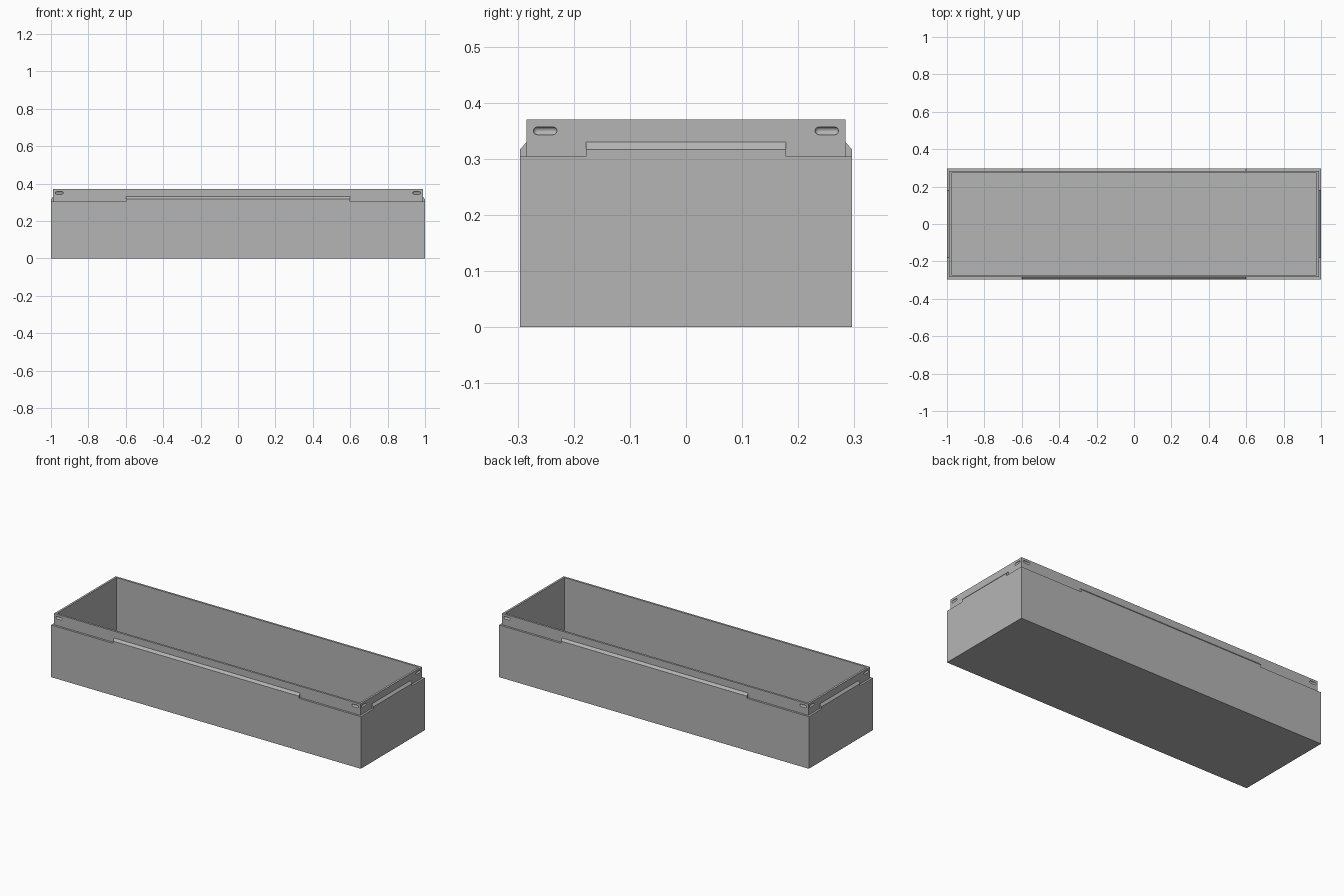
import bpy, bmesh
from math import radians
from mathutils import Matrix, Vector

cube = bpy.data.objects.get("Cube")
if cube:
    bpy.data.objects.remove(cube, do_unlink=True)

HX, HY = 1.0, 0.296        # outer half sizes
LEDGE, TOP, FLOOR = 0.304, 0.37, 0.024
WALL = 0.012               # thickness of ledge and of lip

grey = bpy.data.materials.new("plain grey")
grey.use_nodes = True
colour = (0.46, 0.46, 0.46, 1)
grey.diffuse_color = colour
grey.node_tree.nodes["Principled BSDF"].inputs["Base Color"].default_value = colour


def make_object(name, bm):
    bmesh.ops.recalc_face_normals(bm, faces=bm.faces)
    mesh = bpy.data.meshes.new(name)
    bm.to_mesh(mesh)
    bm.free()
    mesh.materials.append(grey)
    obj = bpy.data.objects.new(name, mesh)
    bpy.context.collection.objects.link(obj)
    return obj


# Open box: rectangular rings follow the wall profile from base to inner floor
bm = bmesh.new()
profile = [(0, 0), (0, LEDGE), (WALL, LEDGE), (WALL, TOP),
           (2 * WALL, TOP), (2 * WALL, FLOOR)]
rings = [[bm.verts.new((sx * (HX - inset), sy * (HY - inset), z))
          for sx, sy in ((-1, -1), (1, -1), (1, 1), (-1, 1))]
         for inset, z in profile]
for low, high in zip(rings, rings[1:]):
    for i in range(4):
        j = (i + 1) % 4
        bm.faces.new((low[i], low[j], high[j], high[i]))
bm.faces.new(rings[0][::-1])
bm.faces.new(rings[-1])
box = make_object("box", bm)


# Bevelled snap ridge on the ledge, built along x and facing -y, then turned
def ridge(name, half_length, reach, turn):
    bm = bmesh.new()
    section = [(-reach, LEDGE), (-reach, LEDGE + 0.013),
               (WALL - reach, LEDGE + 0.026),
               (WALL + 0.004 - reach, LEDGE + 0.026),
               (WALL + 0.004 - reach, LEDGE)]
    face = bm.faces.new([bm.verts.new((-half_length, y, z)) for y, z in section])
    end = bmesh.ops.extrude_face_region(bm, geom=[face])["geom"]
    bmesh.ops.translate(bm, vec=(2 * half_length, 0, 0),
                        verts=[v for v in end if isinstance(v, bmesh.types.BMVert)])
    bm.transform(Matrix.Rotation(radians(turn), 4, "Z"))
    make_object(name, bm)


ridge("front_ridge", 0.6, HY, 0)
ridge("left_ridge", 0.178, HX, 90)
ridge("back_ridge", 0.6, HY, 180)
ridge("right_ridge", 0.178, HX, 270)

# Rounded grooves at both ends of every lip side
SLOT_R, SLOT_HALF, SLOT_Z = 0.007, 0.014, 0.35
cutters = bmesh.new()


def groove(centre, along):
    made = bmesh.ops.create_uvsphere(
        cutters, u_segments=16, v_segments=12, radius=SLOT_R,
        matrix=along.to_track_quat("Z", "Y").to_matrix().to_4x4())["verts"]
    # Split the equator apart to stretch the sphere into a capsule
    equator = {e for v in made for e in v.link_edges
               if all(abs(w.co.dot(along)) < 1e-5 for w in e.verts)}
    upper = [f for f in {f for v in made for f in v.link_faces}
             if f.calc_center_median().dot(along) > 0]
    result = bmesh.ops.extrude_edge_only(cutters, edges=list(equator))["geom"]
    new_verts = [g for g in result if isinstance(g, bmesh.types.BMVert)]
    bmesh.ops.delete(cutters, geom=[f for f in upper], context="FACES_ONLY")
    lower = [v for v in made if v.is_valid and v.co.dot(along) < 1e-5]
    stale = [v for v in made if v.is_valid and v.co.dot(along) >= 1e-5]
    bmesh.ops.delete(cutters, geom=stale, context="VERTS")
    # Rebuild the far cap by mirroring the near one
    bmesh.ops.delete(cutters, geom=new_verts, context="VERTS")
    for v in lower:
        v.co -= along * SLOT_HALF
    near = list({f for v in lower for f in v.link_faces})
    edges = list({e for f in near for e in f.edges})
    copy = bmesh.ops.duplicate(cutters, geom=lower + edges + near)["geom"]
    far = [g for g in copy if isinstance(g, bmesh.types.BMVert)]
    for v in far:
        v.co -= 2 * v.co.dot(along) * along
    rims = [e for e in edges + [g for g in copy if isinstance(g, bmesh.types.BMEdge)]
            if e.is_boundary]
    bmesh.ops.bridge_loops(cutters, edges=rims)
    bmesh.ops.translate(cutters, verts=lower + far, vec=centre)


lip_x, lip_y = HX - WALL, HY - WALL
for sx in (-1, 1):
    for sy in (-1, 1):
        groove(Vector((sx * (lip_x - 0.033), sy * lip_y, SLOT_Z)), Vector((1, 0, 0)))
        groove(Vector((sx * lip_x, sy * (lip_y - 0.033), SLOT_Z)), Vector((0, 1, 0)))

cutter = make_object("groove_cutter", cutters)
cutter.hide_render = True
cutter.hide_set(True)
cut = box.modifiers.new("grooves", "BOOLEAN")
cut.operation = "DIFFERENCE"
cut.solver = "EXACT"
cut.object = cutter

# Smooth the groove curves, keep the box edges sharp
for p in cutter.data.polygons:
    p.use_smooth = True
